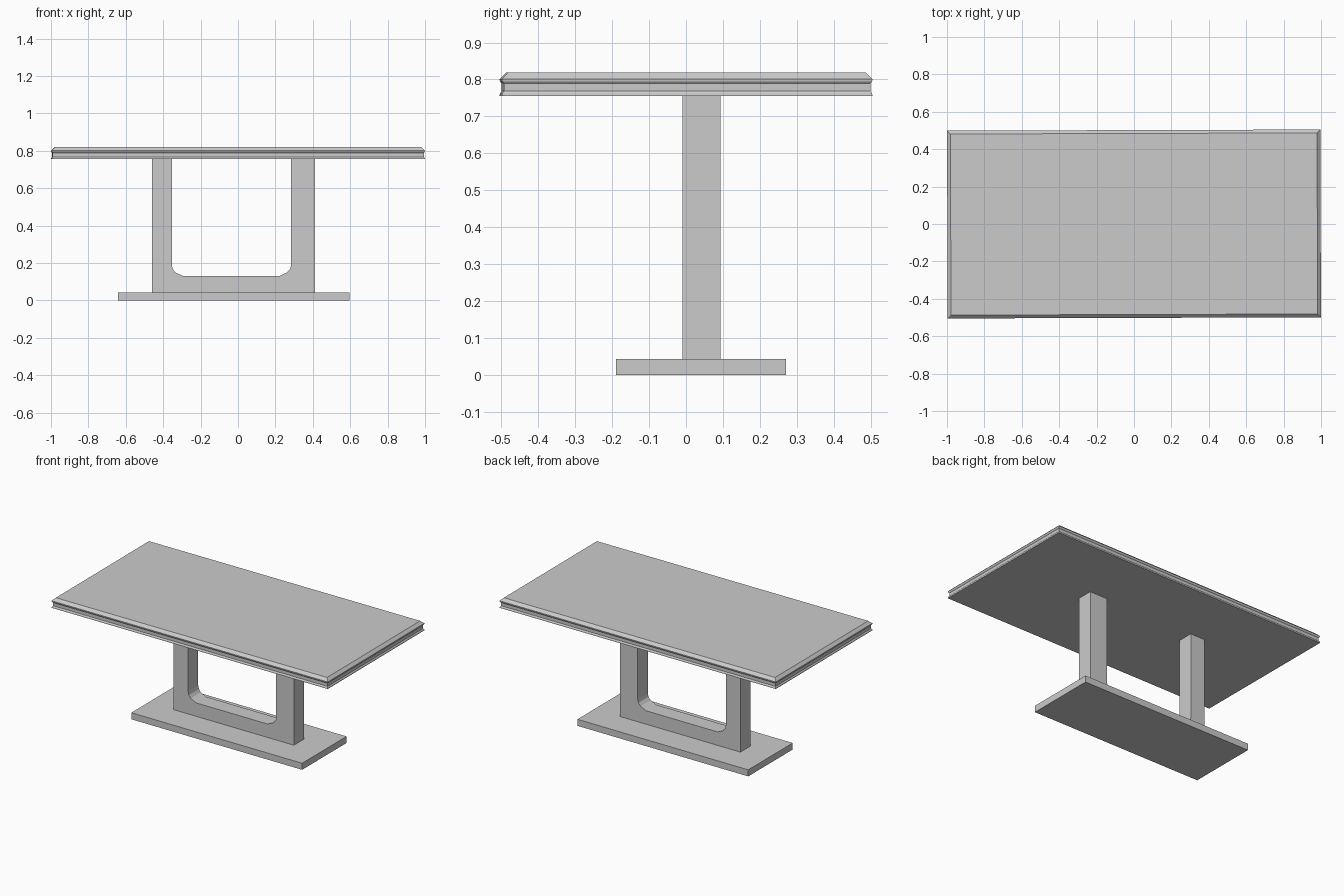
import bpy, bmesh, math
from mathutils import Matrix

if "Cube" in bpy.data.objects:
    bpy.data.objects.remove(bpy.data.objects["Cube"])


def finish(name, bm):
    bmesh.ops.recalc_face_normals(bm, faces=bm.faces)
    mesh = bpy.data.meshes.new(name)
    bm.to_mesh(mesh)
    bm.free()
    obj = bpy.data.objects.new(name, mesh)
    bpy.context.collection.objects.link(obj)
    return obj


# Table top: rectangular rings follow the grooved, bevelled edge (inset, z)
edge_profile = [(0.0, 0.755), (0.001, 0.762), (0.006, 0.768), (0.006, 0.789),
                (0.001, 0.795), (0.0, 0.801), (0.006, 0.807), (0.018, 0.819)]
bm = bmesh.new()
rings = []
for inset, z in edge_profile:
    x, y = 0.998 - inset, 0.502 - inset
    rings.append([bm.verts.new((sx * x, sy * y, z))
                  for sx, sy in ((-1, -1), (1, -1), (1, 1), (-1, 1))])
for low, high in zip(rings, rings[1:]):
    for i in range(4):
        j = (i + 1) % 4
        bm.faces.new((low[i], low[j], high[j], high[i]))
bm.faces.new(rings[0][::-1])
bm.faces.new(rings[-1])
# The top sits very slightly turned on its pedestal
bmesh.ops.rotate(bm, verts=bm.verts, matrix=Matrix.Rotation(0.003, 3, 'Z'))
finish("table_top", bm)

# U-shaped pedestal: front outline extruded through its depth
outline = [(-0.46, 0.043), (0.412, 0.043), (0.412, 0.757), (0.284, 0.757),
           (0.284, 0.19), (0.279, 0.168), (0.263, 0.150), (0.222, 0.131),
           (-0.295, 0.131), (-0.336, 0.150), (-0.349, 0.168), (-0.354, 0.19),
           (-0.354, 0.757), (-0.46, 0.757)]
bm = bmesh.new()
face = bm.faces.new([bm.verts.new((x, -0.01, z)) for x, z in outline])
extruded = bmesh.ops.extrude_face_region(bm, geom=[face], use_keep_orig=True)
bmesh.ops.translate(bm, vec=(0, 0.104, 0), verts=[
    v for v in extruded["geom"] if isinstance(v, bmesh.types.BMVert)])
finish("pedestal", bm)

# Base plate
bm = bmesh.new()
bmesh.ops.create_cube(bm, size=1)
bmesh.ops.scale(bm, vec=(1.237, 0.46, 0.043), verts=bm.verts)
bmesh.ops.translate(bm, vec=(-0.022, 0.041, 0.0215), verts=bm.verts)
finish("base_plate", bm)
